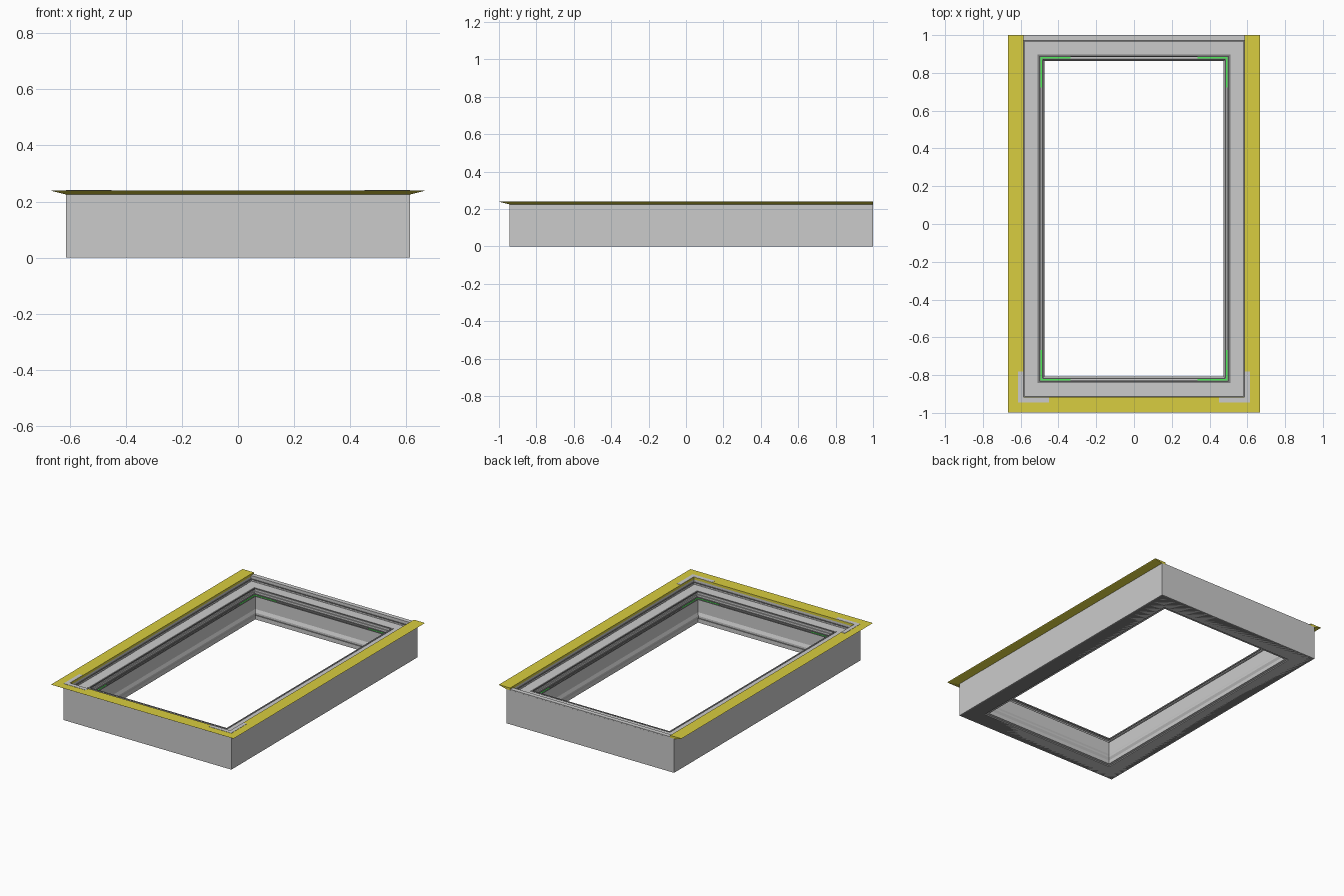
import bpy, bmesh

if "Cube" in bpy.data.objects:
    bpy.data.objects.remove(bpy.data.objects["Cube"])

HX, Y0, Y1 = 0.613, -0.945, 1.0   # outer wall faces of the frame


def material(name, rgb):
    m = bpy.data.materials.new(name)
    m.diffuse_color = (*rgb, 1)
    m.use_nodes = True
    m.node_tree.nodes["Principled BSDF"].inputs["Base Color"].default_value = m.diffuse_color
    return m


yellow = material("yellow", (0.69, 0.61, 0.05))
green = material("green", (0.08, 0.85, 0.1))
dark = material("dark_rubber", (0.22, 0.22, 0.22))
light = material("light_grey", (0.68, 0.68, 0.68))


def finish(bm, name, mat=None):
    bmesh.ops.recalc_face_normals(bm, faces=bm.faces)
    me = bpy.data.meshes.new(name)
    bm.to_mesh(me)
    bm.free()
    ob = bpy.data.objects.new(name, me)
    bpy.context.collection.objects.link(ob)
    if mat:
        me.materials.append(mat)
    return ob


def sweep(name, profile, mat=None, closed=True):
    """Sweep (inset, height) points around the frame with mitred corners.
    closed=False leaves the back side out, cutting the ends square at Y1."""
    bm = bmesh.new()
    rings = []
    for sx, back in ((-1, True), (-1, False), (1, False), (1, True)):
        ring = []
        for d, z in profile:
            y = (Y1 - d if closed else Y1) if back else Y0 + d
            ring.append(bm.verts.new((sx * (HX - d), y, z)))
        rings.append(ring)
    n = len(profile)
    for i in range(4 if closed else 3):
        a, b = rings[i], rings[(i + 1) % 4]
        for j in range(n):
            k = (j + 1) % n
            bm.faces.new((a[j], a[k], b[k], b[j]))
    if not closed:
        bm.faces.new(rings[0])
        bm.faces.new(rings[3])
    return finish(bm, name, mat)


def corner_plate(name, x, y, sx, sy, length, width, z0, z1, mat):
    """L-shaped plate, outer corner at (x, y), legs pointing inwards."""
    pts = [(0, 0), (length, 0), (length, width), (width, width),
           (width, length), (0, length)]
    bm = bmesh.new()
    face = bm.faces.new([bm.verts.new((sx * (x - u), y - sy * v, z0)) for u, v in pts])
    ext = bmesh.ops.extrude_face_region(bm, geom=[face])
    for v in ext["geom"]:
        if isinstance(v, bmesh.types.BMVert):
            v.co.z = z1
    return finish(bm, name, mat)


# Main stepped frame: outer wall, grooved glazing ledge, lower inner wall
sweep("window_frame", [
    (0, 0), (0, 0.225), (0.028, 0.225), (0.028, 0.205),
    (0.034, 0.205), (0.034, 0.195), (0.039, 0.195), (0.039, 0.2),
    (0.108, 0.2), (0.108, 0.186), (0.104, 0.186), (0.104, 0.178),
    (0.110, 0.178), (0.110, 0.155), (0.130, 0.155), (0.130, 0.075),
    (0.138, 0.055), (0.138, 0.045), (0.130, 0.03), (0.130, 0.006),
    (0.112, 0.006), (0.112, 0)])

# Rubber seals running around the inside
for i, (d0, d1, z0, z1) in enumerate([(0.028, 0.033, 0.200, 0.210),
                                      (0.103, 0.113, 0.193, 0.202),
                                      (0.110, 0.117, 0.155, 0.165),
                                      (0.124, 0.130, 0.154, 0.159)]):
    sweep(f"seal_{i + 1}", [(d0, z0), (d0, z1), (d1, z1), (d1, z0)], dark)

# Bottom foam strip
sweep("bottom_pad", [(0.006, 0), (0.006, 0.002), (0.11, 0.002), (0.11, 0)], dark)

# Yellow overhanging flange on the front and both sides
sweep("mounting_flange", [(-0.054, 0.24), (0.028, 0.24), (0.028, 0.225),
                          (0, 0.225), (-0.05, 0.2375)], yellow, closed=False)

# Light rail along the back edge
bm = bmesh.new()
bmesh.ops.create_cube(bm, size=1)
for v in bm.verts:
    v.co = (v.co.x * 1.17, 0.985 + v.co.y * 0.029, 0.2275 + v.co.z * 0.006)
finish(bm, "back_rail", light)

# Corner plates on the flange and green corner clips on the lower ledge
for sx, side in ((-1, "left"), (1, "right")):
    corner_plate(f"flange_corner_{side}", HX, Y0, sx, -1, 0.163, 0.027,
                 0.238, 0.2415, light)
    for sy, y, end in ((-1, Y0 + 0.117, "front"), (1, Y1 - 0.117, "back")):
        corner_plate(f"clip_{end}_{side}", HX - 0.117, y, sx, sy, 0.16, 0.008,
                     0.150, 0.161, green)
